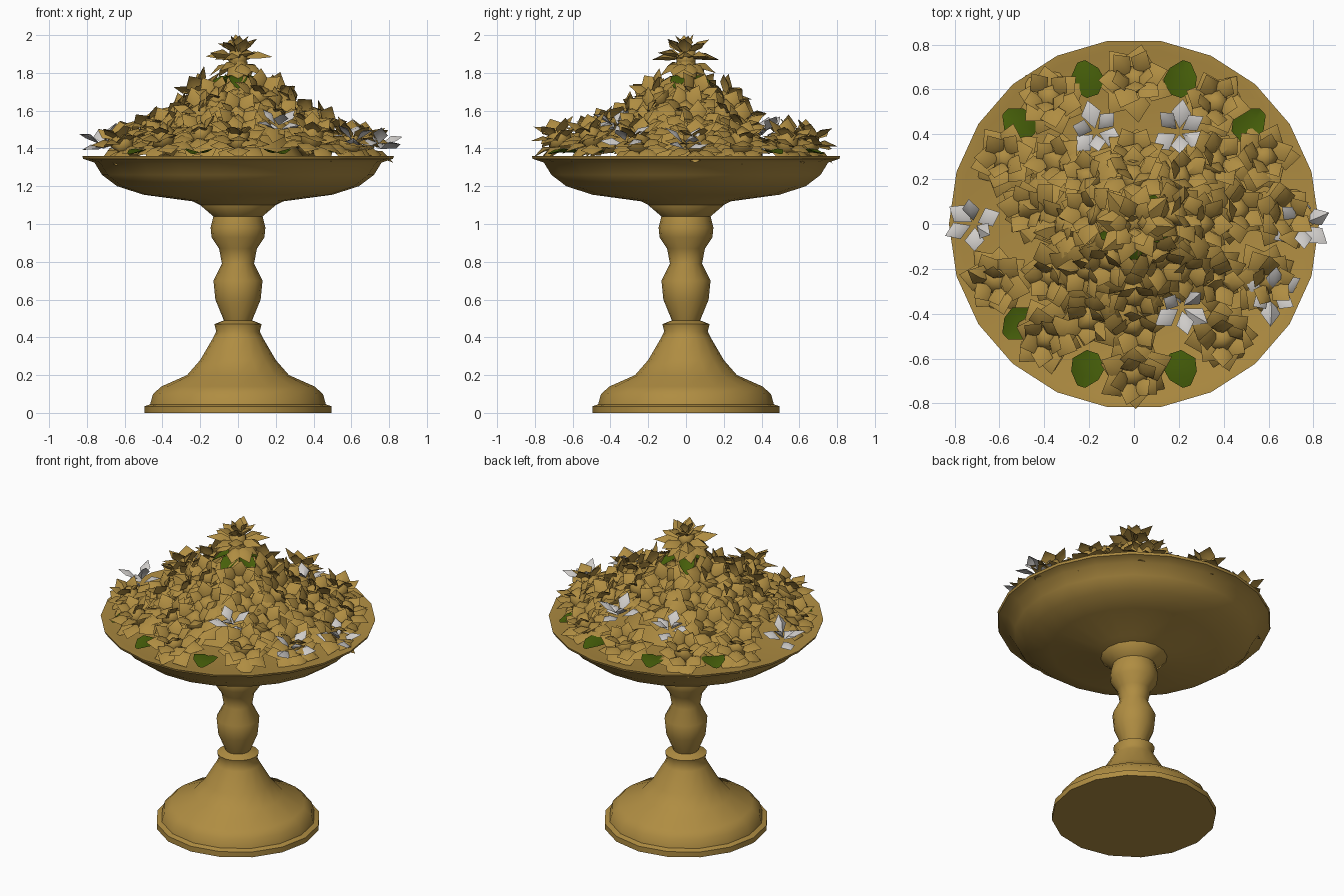
import bpy, bmesh, math, random
from mathutils import Matrix, Vector

random.seed(7)
cube = bpy.data.objects.get("Cube")
if cube:
    bpy.data.objects.remove(cube)


def material(name, rgb):
    m = bpy.data.materials.new(name)
    m.use_nodes = True
    m.diffuse_color = (*rgb, 1)
    m.node_tree.nodes["Principled BSDF"].inputs["Base Color"].default_value = (*rgb, 1)
    return m


GOLD = material("antique gold", (0.43, 0.265, 0.054))
GREEN = material("leaf green", (0.062, 0.115, 0.003))
WHITE = material("lily white", (0.62, 0.60, 0.58))


def finish(bm, name, mat, angle=50):
    mesh = bpy.data.meshes.new(name)
    bm.to_mesh(mesh)
    bm.free()
    ob = bpy.data.objects.new(name, mesh)
    bpy.context.collection.objects.link(ob)
    mesh.materials.append(mat)
    bpy.ops.object.select_all(action='DESELECT')
    ob.select_set(True)
    bpy.context.view_layer.objects.active = ob
    bpy.ops.object.shade_smooth_by_angle(angle=math.radians(angle))
    return ob


def lathe(name, profile, sides, mat):
    """Turned part: a closed profile of (radius, height) around z."""
    bm = bmesh.new()
    rings = []
    for r, z in profile:
        rings.append([bm.verts.new((r * math.cos(math.tau * i / sides),
                                    r * math.sin(math.tau * i / sides), z))
                      for i in range(sides)])
    for a, b in zip(rings, rings[1:]):
        for i in range(sides):
            j = (i + 1) % sides
            bm.faces.new((a[i], a[j], b[j], b[i]))
    bm.faces.new(rings[0][::-1])
    bm.faces.new(rings[-1])
    return finish(bm, name, mat)


def petal(bm, base, out, up, length, width, cup):
    """Pointed petal folded along its middle, its face turned towards up."""
    side = out.cross(up).normalized()
    root = bm.verts.new(base)
    tip = bm.verts.new(base + out * length - up * cup * 0.4)
    mid = bm.verts.new(base + out * length * 0.55 + up * cup)
    left, right = (bm.verts.new(base + out * length * 0.55 + side * s * width
                                - up * cup * random.uniform(-0.4, 0.6)) for s in (-1, 1))
    for f in ((root, left, mid), (root, mid, right), (left, tip, mid), (mid, tip, right)):
        face = bm.faces.new(f)
        face.normal_update()
        if face.normal.dot(up) < 0:
            face.normal_flip()


def flower(name, centre, axis, layers, mat, bud=0.0, jitter=0.15):
    """Layers are (count, tilt from the axis in degrees, length, half width)."""
    bm = bmesh.new()
    centre, axis = Vector(centre), Vector(axis).normalized()
    u = axis.orthogonal().normalized()
    v = axis.cross(u)
    spin = random.uniform(0, math.tau)
    # Crumpled bud in the middle
    if bud:
        ball = bmesh.ops.create_icosphere(bm, subdivisions=1, radius=bud,
                                          matrix=Matrix.Translation(centre + axis * bud * 0.5))
        for vert in ball["verts"]:
            vert.co += axis * random.uniform(-0.3, 0.3) * bud
    # Whorls of petals, the lowest first
    for k, (count, tilt, length, width) in enumerate(layers):
        for i in range(count):
            a = spin + math.tau * (i + 0.5 * k) / count + random.uniform(-jitter, jitter)
            t = math.radians(tilt) + random.uniform(-jitter, jitter)
            radial = u * math.cos(a) + v * math.sin(a)
            out = radial * math.sin(t) + axis * math.cos(t)
            up = axis * math.sin(t) - radial * math.cos(t)
            petal(bm, centre + radial * 0.015 + axis * 0.025 * k, out, up,
                  length * random.uniform(0.85, 1.1), width, length * 0.17)
    return finish(bm, name, mat, 60)


def polar(r, degrees, z):
    a = math.radians(degrees)
    return Vector((r * math.cos(a), r * math.sin(a), z))


# Pedestal: stepped foot, flared cone, baluster stem and collar
lathe("pedestal", [(0.495, 0), (0.495, 0.035), (0.465, 0.045), (0.45, 0.1), (0.405, 0.14),
                   (0.27, 0.2), (0.2, 0.28), (0.13, 0.4), (0.115, 0.43), (0.125, 0.47),
                   (0.075, 0.49), (0.12, 0.6), (0.13, 0.7), (0.085, 0.79),
                   (0.1, 0.87), (0.14, 0.93), (0.145, 0.98), (0.13, 1.04),
                   (0.2, 1.1), (0.2, 1.14)], 16, GOLD)

# Bowl with thin flared rim
lathe("bowl", [(0.2, 1.1), (0.24, 1.12), (0.5, 1.155), (0.64, 1.2), (0.72, 1.26),
               (0.76, 1.325), (0.82, 1.345), (0.825, 1.36), (0.78, 1.355), (0.7, 1.335),
               (0.3, 1.32)], 22, GOLD)

# Core that carries the bouquet
lathe("bouquet_core", [(0.38, 1.31), (0.3, 1.42), (0.2, 1.58), (0.07, 1.68), (0.05, 1.86)],
      12, GOLD)

ROSE = [(7, 98, 0.155, 0.062), (6, 72, 0.145, 0.06), (5, 42, 0.13, 0.05)]

# Rings of roses: (name, radius, height, outward lean, angles)
rings = [
    ("outer", 0.64, 1.41, 0.35, (90, 56, 124, 27, 153, 4, 203, -23, -52, 232, -90)),
    ("middle", 0.43, 1.46, 0.6, (-90, -35, 8, 38, 142, 172, 212, 245)),
    ("inner", 0.27, 1.55, 0.8, (0, 45, 90, 135, 180, 225, 270, 315)),
    ("upper", 0.18, 1.64, 0.8, (15, 90, 165, 235, 305)),
]
for ring, radius, z, lean, angles in rings:
    for n, angle in enumerate(angles):
        r = radius + random.uniform(-0.02, 0.02)
        flower(f"{ring}_rose_{n + 1}", polar(r, angle, z + random.uniform(-0.02, 0.02)),
               polar(lean, angle, 1), ROSE, GOLD, 0.07)

# Crowning rose
flower("top_rose", (0, 0, 1.85), (0, 0, 1),
       [(8, 108, 0.15, 0.05), (8, 80, 0.165, 0.05), (6, 50, 0.13, 0.045), (4, 20, 0.085, 0.03)],
       GOLD, 0.06)

# White lilies
LILY = [(3, 72, 0.125, 0.045), (3, 48, 0.125, 0.04)]
lilies = [(-0.71, 0.0, 1.4), (0.74, 0.0, 1.4), (-0.17, 0.41, 1.47), (0.2, 0.41, 1.47),
          (0.21, -0.37, 1.5), (0.61, -0.31, 1.42)]
for n, (x, y, z) in enumerate(lilies):
    flower(f"lily_{n + 1}", (x, y, z), (x * 0.3, y * 0.3, 1), LILY, WHITE)


def leaf(name, base, angle, length, width, rise):
    """Broad, creased leaf pointing outward."""
    bm = bmesh.new()
    out = polar(1, angle, rise).normalized()
    side = polar(1, angle + 90, 0)
    up = out.cross(side)
    spine, edges = [], {-1: [], 1: []}
    for t, w in ((0, 0.35), (0.35, 1), (0.7, 0.85), (1, 0.25)):
        p = base + out * length * t - up * 0.03 * t * t
        spine.append(bm.verts.new(p))
        for s in edges:
            edges[s].append(bm.verts.new(p + side * s * w * width + up * 0.02 * w))
    for s, edge in edges.items():
        for i in range(3):
            quad = [spine[i], spine[i + 1], edge[i + 1], edge[i]]
            bm.faces.new(quad[::s])
    return finish(bm, name, GREEN)


# Leaves between the outer roses and below the crowning rose
for n, angle in enumerate((72, 108, 41, 139, -72, 252, 221)):
    leaf(f"rim_leaf_{n + 1}", polar(0.6, angle, 1.375), angle, 0.16, 0.075, 0.15)
for n, angle in enumerate((50, 128, 200, 270, 340)):
    leaf(f"top_leaf_{n + 1}", polar(0.03, angle, 1.78), angle, 0.14, 0.05, -0.25)
